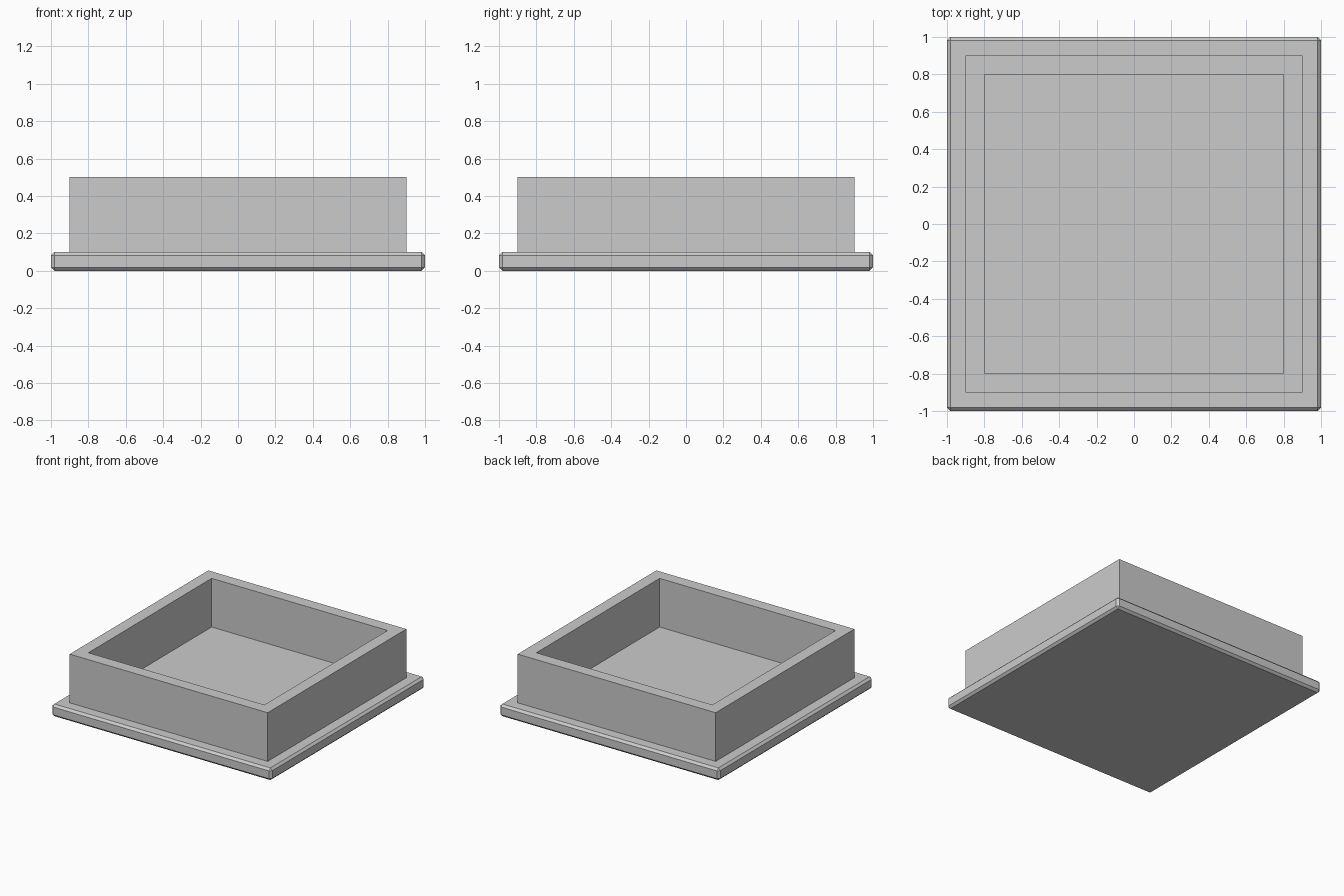
import bpy
import bmesh
from mathutils import Matrix

default_cube = bpy.data.objects.get("Cube")
if default_cube:
    bpy.data.objects.remove(default_cube, do_unlink=True)

PLATE_SIZE = 2
PLATE_HEIGHT = 0.1
WALL_SIZE = 1.8
WALL_HEIGHT = 0.4
WALL_THICKNESS = 0.1

grey = bpy.data.materials.new("plain_grey")
grey.use_nodes = True
colour = (0.6, 0.6, 0.6, 1)
grey.diffuse_color = colour
grey.node_tree.nodes["Principled BSDF"].inputs["Base Color"].default_value = colour


def square_block(width, height, base):
    bm = bmesh.new()
    bmesh.ops.create_cube(bm, size=1, matrix=Matrix.Translation((0, 0, base + height / 2))
                          @ Matrix.Diagonal((width, width, height, 1)))
    bm.normal_update()
    return bm


def add_part(name, bm):
    mesh = bpy.data.meshes.new(name)
    bm.to_mesh(mesh)
    bm.free()
    mesh.materials.append(grey)
    part = bpy.data.objects.new(name, mesh)
    bpy.context.collection.objects.link(part)
    return part


# Base plate: flat slab with chamfered edges
plate = add_part("base_plate", square_block(PLATE_SIZE, PLATE_HEIGHT, 0))
chamfer = plate.modifiers.new("chamfer", "BEVEL")
chamfer.width = 0.018
chamfer.segments = 1

# Wall: block hollowed right through, so the plate forms the floor
bm = square_block(WALL_SIZE, WALL_HEIGHT, PLATE_HEIGHT)
top = next(f for f in bm.faces if f.normal.z > 0.5)
bottom = next(f for f in bm.faces if f.normal.z < -0.5)
bmesh.ops.inset_individual(bm, faces=[top], thickness=WALL_THICKNESS, use_even_offset=True)
hollow = bmesh.ops.extrude_discrete_faces(bm, faces=[top])["faces"][0]
bmesh.ops.translate(bm, vec=(0, 0, -WALL_HEIGHT), verts=hollow.verts)
bmesh.ops.delete(bm, geom=[hollow, bottom], context="FACES")
add_part("square_wall", bm)
